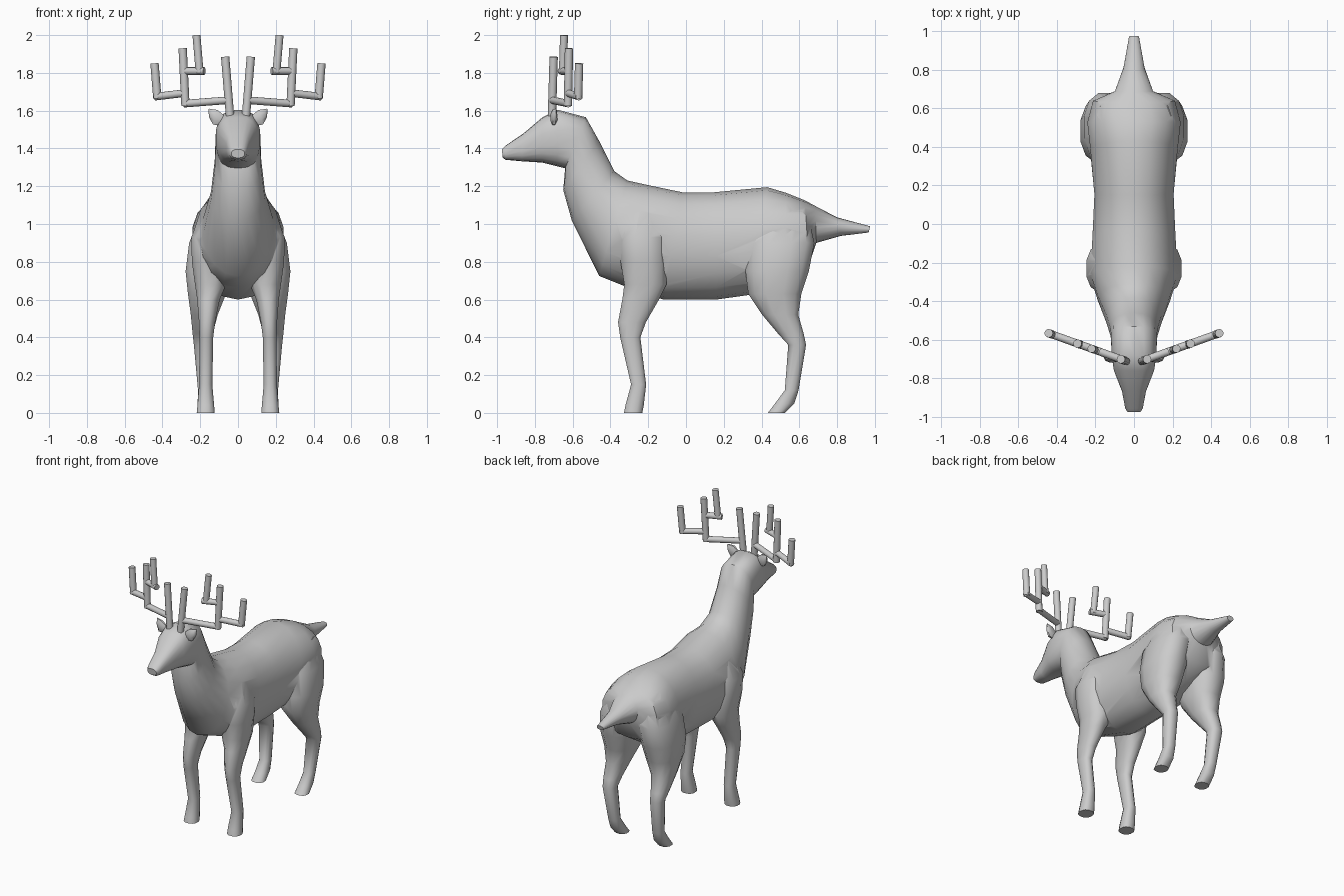
import bpy, bmesh, math
from mathutils import Vector as V


def finish(bm, name, angle=45):
    bmesh.ops.recalc_face_normals(bm, faces=bm.faces)
    me = bpy.data.meshes.new(name)
    bm.to_mesh(me)
    bm.free()
    ob = bpy.data.objects.new(name, me)
    bpy.context.collection.objects.link(ob)
    smooth(ob, angle)
    return ob


def smooth(ob, angle):
    bpy.ops.object.select_all(action='DESELECT')
    ob.select_set(True)
    bpy.context.view_layer.objects.active = ob
    bpy.ops.object.shade_smooth_by_angle(angle=math.radians(angle))


def loft(bm, rings, n):
    """rings: (centre, half axis a, half axis b, squareness exponent)"""
    rows = []
    for c, a, b, e in rings:
        row = []
        for i in range(n):
            t = 2 * math.pi * (i + 0.5) / n
            s, k = math.sin(t), math.cos(t)
            row.append(bm.verts.new(c + a * math.copysign(abs(k) ** e, k)
                                    + b * math.copysign(abs(s) ** e, s)))
        rows.append(row)
    for r, q in zip(rows, rows[1:]):
        for i in range(n):
            j = (i + 1) % n
            bm.faces.new((r[i], r[j], q[j], q[i]))
    bm.faces.new(rows[0])
    bm.faces.new(rows[-1][::-1])


def tube(bm, p, q, r):
    d = (q - p).normalized()
    a = d.orthogonal().normalized()
    b = d.cross(a)
    loft(bm, [(p, a * r, b * r, 1), (q, a * r, b * r, 1)], 12)


# Body from nose to tail: top y, top z, bottom y, bottom z, half width, squareness
spine = [
    (-.975, 1.395, -.97, 1.35, .035, .8), (-.955, 1.415, -.955, 1.34, .046, .8),
    (-.86, 1.48, -.87, 1.332, .063, .75), (-.76, 1.565, -.76, 1.325, .105, .75),
    (-.68, 1.605, -.68, 1.305, .118, .75), (-.53, 1.565, -.64, 1.295, .12, .8),
    (-.46, 1.44, -.65, 1.18, .125, .9), (-.38, 1.28, -.605, 1.02, .145, 1),
    (-.31, 1.23, -.46, .725, .19, 1), (-.22, 1.21, -.31, .665, .23, 1),
    (-.02, 1.168, -.12, .6, .218, .95), (.15, 1.168, .16, .6, .208, .95),
    (.43, 1.195, .34, .625, .23, .95), (.53, 1.165, .52, .70, .245, .9),
    (.63, 1.125, .65, .78, .215, .9), (.685, 1.095, .69, .90, .10, .95),
    (.80, 1.035, .82, .937, .055, 1), (.975, .988, .967, .955, .026, 1)]
bm = bmesh.new()
rings = []
for ty, tz, by, bz, w, e in spine:
    top, bot = V((0, ty, tz)), V((0, by, bz))
    rings.append(((top + bot) / 2, V((w, 0, 0)), (top - bot) / 2, e))
loft(bm, rings, 18)
body = finish(bm, "body")

# Legs: z, y front, y back, x inner, x outer
front_leg = [
    (0, -.33, -.23, .122, .22), (.04, -.322, -.222, .125, .216),
    (.15, -.292, -.21, .135, .207), (.40, -.35, -.24, .13, .205),
    (.48, -.362, -.21, .12, .208), (.60, -.34, -.14, .095, .218),
    (.68, -.33, -.10, .06, .23), (.80, -.35, -.10, .05, .247),
    (.93, -.36, -.10, .05, .25), (1.06, -.32, -.13, .04, .20)]
hind_leg = [
    (0, .432, .525, .125, .218), (.05, .47, .575, .128, .215),
    (.12, .522, .597, .135, .213), (.36, .54, .637, .14, .235),
    (.42, .485, .625, .132, .242), (.52, .40, .597, .105, .252),
    (.63, .325, .615, .06, .268), (.75, .31, .655, .04, .281),
    (.90, .32, .685, .03, .262), (1.07, .40, .645, .03, .195)]
for name, data in (("front_leg", front_leg), ("hind_leg", hind_leg)):
    for side in (-1, 1):
        bm = bmesh.new()
        loft(bm, [(V((side * (x0 + x1) / 2, (y0 + y1) / 2, z)),
                   V(((x1 - x0) / 2, 0, 0)), V((0, (y1 - y0) / 2, 0)), .85)
                  for z, y0, y1, x0, x1 in data], 12)
        leg = finish(bm, name)
        # Weld the leg into the body
        mod = body.modifiers.new(name, 'BOOLEAN')
        mod.operation, mod.solver, mod.object = 'UNION', 'EXACT', leg
        bpy.context.view_layer.objects.active = body
        bpy.ops.object.modifier_apply(modifier=mod.name)
        bpy.data.objects.remove(leg)
smooth(body, 50)

# Antlers: x, z start, x, z end, radius; y follows a swept-back plane
branches = [
    (.042, 1.57, .068, 1.885, .022), (.055, 1.655, .285, 1.637, .02),
    (.278, 1.625, .293, 1.93, .022), (.28, 1.693, .44, 1.674, .02),
    (.427, 1.665, .442, 1.85, .022), (.285, 1.81, .178, 1.81, .02),
    (.203, 1.80, .22, 2.0, .021)]
for side in (-1, 1):
    bm = bmesh.new()
    for x0, z0, x1, z1, r in branches:
        tube(bm, V((side * x0, -.725 + .36 * x0, z0)),
             V((side * x1, -.725 + .36 * x1, z1)), r)
    finish(bm, "antler", 40)

    # Ear: small leaf shape pointing outwards
    bm = bmesh.new()
    loft(bm, [(V((side * x, y, z)), V((0, ry, 0)), V((-side * .3, 0, 1)) * rz, 1)
              for x, y, z, ry, rz in ((.085, -.70, 1.55, .012, .03),
                                      (.12, -.70, 1.565, .02, .042),
                                      (.145, -.695, 1.585, .014, .025),
                                      (.156, -.69, 1.606, .003, .005))], 8)
    finish(bm, "ear")
